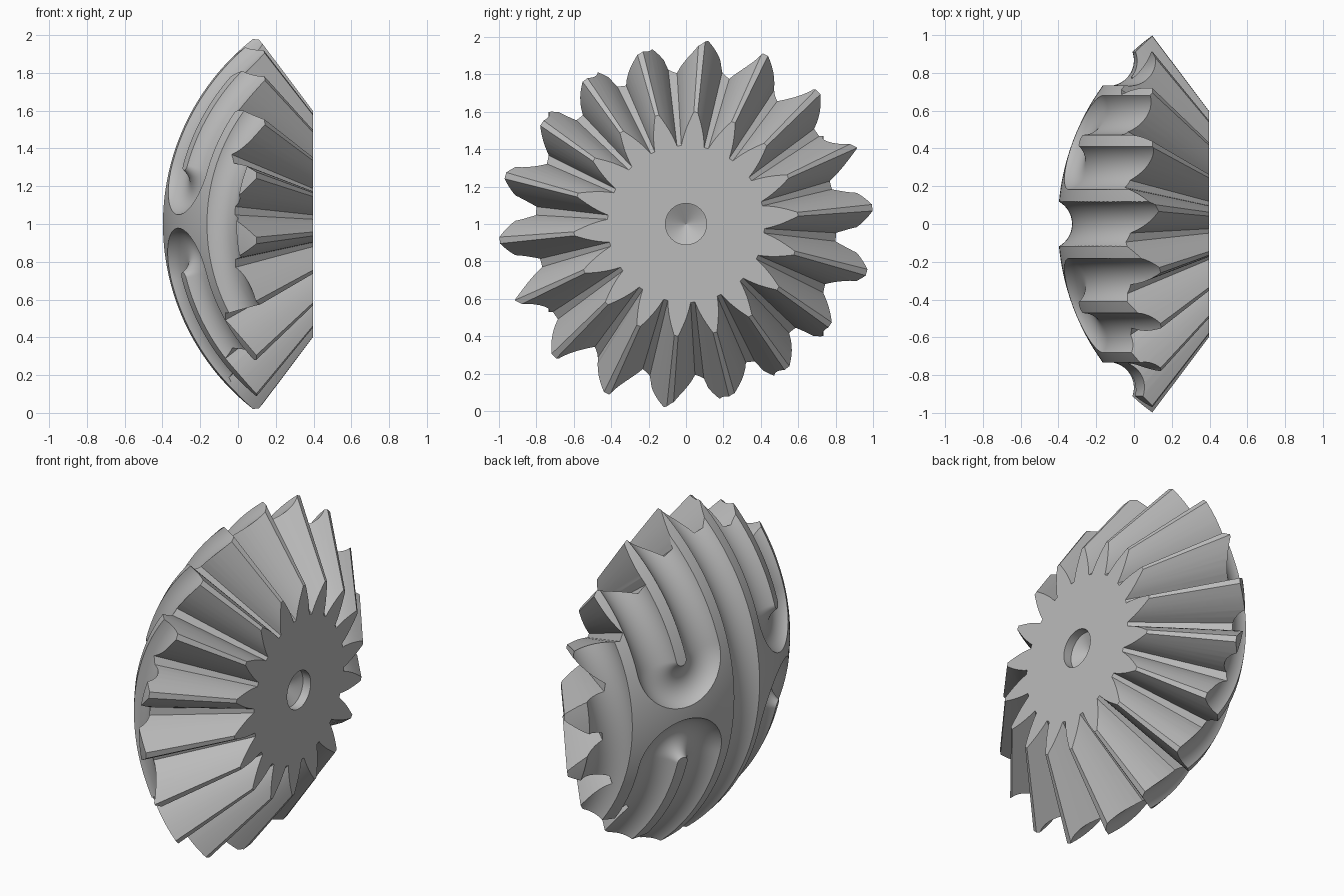
import bpy, bmesh
from math import sin, cos, pi, radians
from mathutils import Vector

cube = bpy.data.objects.get("Cube")
if cube:
    bpy.data.objects.remove(cube, do_unlink=True)

APEX = Vector((0.847, 0, 1))    # teeth and dome share this centre
DOME_R = 1.25
FACE_DIST = 0.45                # apex to flat hub face
PATH_R, GROOVE_R = 1.31, 0.135
STEP = radians(13.8)            # angle between neighbouring grooves
REACH = radians(70)

metal = bpy.data.materials.new("plain grey")
metal.use_nodes = True
grey = (0.5, 0.5, 0.5, 1)
metal.diffuse_color = grey
metal.node_tree.nodes["Principled BSDF"].inputs["Base Color"].default_value = grey


def finish(name, bm):
    bmesh.ops.recalc_face_normals(bm, faces=bm.faces[:])
    mesh = bpy.data.meshes.new(name)
    bm.to_mesh(mesh)
    bm.free()
    mesh.materials.append(metal)
    obj = bpy.data.objects.new(name, mesh)
    bpy.context.collection.objects.link(obj)
    return obj


def loft(bm, rings):
    """Skin a closed solid through rings of equal length."""
    loops = [[bm.verts.new(p) for p in ring] for ring in rings]
    for a, b in zip(loops, loops[1:]):
        for i in range(len(a)):
            j = (i + 1) % len(a)
            bm.faces.new((a[i], a[j], b[j], b[i]))
    bm.faces.new(loops[0])
    bm.faces.new(loops[-1])


def combine(obj, cutter, operation):
    mod = obj.modifiers.new(operation, 'BOOLEAN')
    mod.operation = operation
    mod.solver = 'EXACT'
    mod.object = cutter
    bpy.ops.object.select_all(action='DESELECT')
    bpy.context.view_layer.objects.active = obj
    obj.select_set(True)
    bpy.ops.object.modifier_apply(modifier=mod.name)
    bpy.data.objects.remove(cutter, do_unlink=True)


# Dome: ball centred on the apex
bm = bmesh.new()
bmesh.ops.create_uvsphere(bm, u_segments=192, v_segments=96, radius=DOME_R)
bmesh.ops.translate(bm, verts=bm.verts[:], vec=APEX)
gear = finish("bevel_gear", bm)

# Teeth: star outline of 18 teeth, widening away from the apex
flank = [(0.42, 8.4), (0.45, 7.3), (0.48, 6.1), (0.51, 4.85),
         (0.54, 3.55), (0.57, 2.25), (0.60, 1.0)]
tooth = [(r, -a) for r, a in flank] + [(r, a) for r, a in reversed(flank)]
star = []
for k in range(18):
    for r, a in tooth:
        t = radians(5 + 20 * k + a)
        star.append(Vector((-FACE_DIST, r * cos(t), r * sin(t))))
bm = bmesh.new()
loft(bm, [[APEX + p * s for p in star] for s in (1, 2.9)])
combine(gear, finish("tooth_cone", bm), 'INTERSECT')


# Grooves: round tubes swept along paths on a sphere
def on_sphere(lat, phi):
    return Vector((-cos(lat) * cos(phi), sin(lat), cos(lat) * sin(phi)))


def lane(lat, start, end, n=48):
    return [on_sphere(lat, start + (end - start) * i / n) for i in range(n + 1)]


def u_path(side, up, phi):
    """Two neighbouring lanes joined by a half ring round a finger."""
    lat = side * 1.5 * STEP
    pole = on_sphere(lat, phi)
    east = Vector((sin(phi), 0, cos(phi)))
    north = pole.cross(east).normalized()
    if north.y * side < 0:
        north = -north
    bend = []
    for i in range(1, 32):
        t = pi * i / 32
        off = -cos(t) * north - up * sin(t) * east
        bend.append(pole * cos(STEP / 2) + off * sin(STEP / 2))
    return (lane(side * STEP, up * REACH, phi) + bend
            + lane(side * 2 * STEP, phi, up * REACH))


def tube(bm, path, sides=48):
    rings = []
    for i, p in enumerate(path):
        tangent = path[min(i + 1, len(path) - 1)] - path[max(i - 1, 0)]
        across = tangent.cross(p).normalized()
        rings.append([APEX + p * PATH_R + GROOVE_R *
                      (cos(2 * pi * k / sides) * p + sin(2 * pi * k / sides) * across)
                      for k in range(sides)])
    loft(bm, rings)


bm = bmesh.new()
for row in (-3, 0, 3):
    tube(bm, lane(row * STEP, -REACH, REACH, 96))
for side in (-1, 1):
    tube(bm, u_path(side, 1, radians(15.6)))
    tube(bm, u_path(side, -1, radians(-14.25)))
combine(gear, finish("groove_cutter", bm), 'DIFFERENCE')

# Hub hole: short bore with a conical bottom
face_x = APEX.x - FACE_DIST
bm = bmesh.new()
loft(bm, [[Vector((face_x + dx, r * cos(2 * pi * k / 64), 1 + r * sin(2 * pi * k / 64)))
           for k in range(64)]
          for dx, r in ((0.1, 0.11), (-0.05, 0.11), (-0.11, 0.001))])
combine(gear, finish("hole_cutter", bm), 'DIFFERENCE')

# Smooth curved surfaces, keep tooth and groove edges crisp
bpy.ops.object.shade_smooth_by_angle(angle=radians(25))
